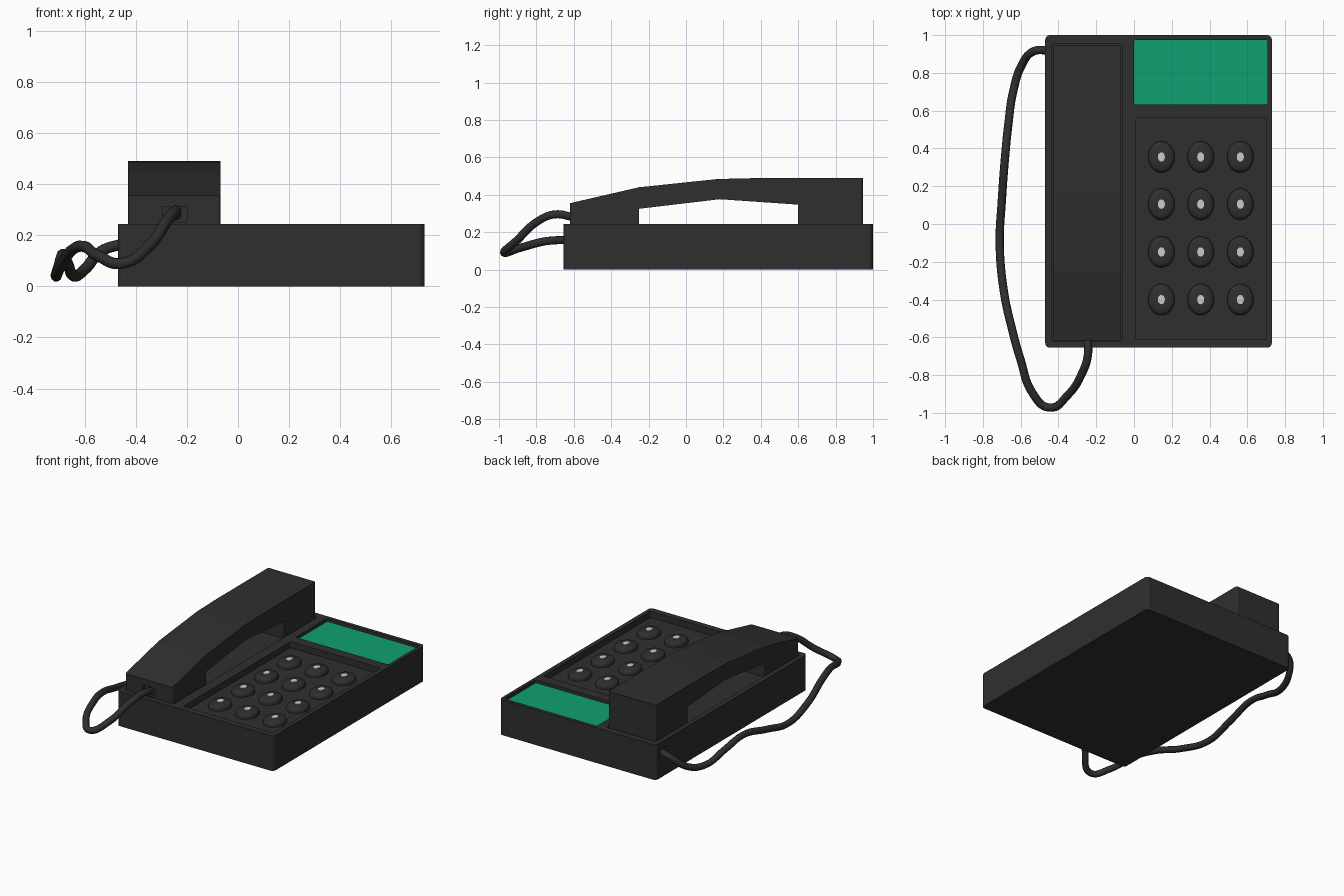
import bpy, bmesh, math

if "Cube" in bpy.data.objects:
    bpy.data.objects.remove(bpy.data.objects["Cube"])


def material(name, rgb):
    m = bpy.data.materials.new(name)
    m.diffuse_color = (*rgb, 1)
    m.use_nodes = True
    m.node_tree.nodes["Principled BSDF"].inputs["Base Color"].default_value = m.diffuse_color
    return m


BLACK = material("charcoal_plastic", (0.028, 0.028, 0.028))
GREEN = material("green_display", (0.005, 0.35, 0.17))
WHITE = material("pale_key_mark", (0.6, 0.6, 0.6))


def finish(bm, name, mat, smooth=None):
    bmesh.ops.recalc_face_normals(bm, faces=bm.faces)
    me = bpy.data.meshes.new(name)
    bm.to_mesh(me)
    bm.free()
    me.materials.append(mat)
    ob = bpy.data.objects.new(name, me)
    bpy.context.collection.objects.link(ob)
    if smooth:
        activate(ob)
        bpy.ops.object.shade_smooth_by_angle(angle=math.radians(smooth))
    return ob


def activate(ob):
    bpy.ops.object.select_all(action='DESELECT')
    ob.select_set(True)
    bpy.context.view_layer.objects.active = ob


def round_vertical(bm, r, test=lambda e: True):
    edges = [e for e in bm.edges
             if abs(e.verts[0].co.z - e.verts[1].co.z) > 0.01
             and math.hypot(e.verts[0].co.x - e.verts[1].co.x,
                            e.verts[0].co.y - e.verts[1].co.y) < 1e-4 and test(e)]
    bmesh.ops.bevel(bm, geom=edges, offset=r, segments=4, profile=0.5, affect='EDGES')


def box(name, x0, x1, y0, y1, z0, z1, mat, r=0.0):
    bm = bmesh.new()
    bmesh.ops.create_cube(bm, size=1)
    for v in bm.verts:
        v.co = (x0 + (v.co.x + 0.5) * (x1 - x0),
                y0 + (v.co.y + 0.5) * (y1 - y0),
                z0 + (v.co.z + 0.5) * (z1 - z0))
    if r:
        round_vertical(bm, r)
    return finish(bm, name, mat)


def cut(target, *bounds, r=0.0):
    cutter = box("cutter", *bounds, BLACK, r)
    cutter.hide_render = True
    mod = target.modifiers.new("cut", 'BOOLEAN')
    mod.operation = 'DIFFERENCE'
    mod.solver = 'EXACT'
    mod.object = cutter
    activate(target)
    bpy.ops.object.modifier_apply(modifier=mod.name)
    bpy.data.objects.remove(cutter)


# Base with recesses for keypad, display and handset, plus the cord socket
base = box("base", -0.47, 0.73, -0.655, 1.0, 0, 0.243, BLACK, 0.025)
cut(base, 0.01, 0.70, -0.612, 0.562, 0.2, 0.3, r=0.01)
cut(base, 0.0, 0.707, 0.632, 0.975, 0.215, 0.3, r=0.012)
cut(base, -0.437, -0.06, -0.622, 0.955, 0.225, 0.3, r=0.015)
cut(base, -0.5, -0.455, 0.885, 0.955, 0.12, 0.2)

# Display panel
box("display", 0.001, 0.706, 0.633, 0.974, 0.213, 0.222, GREEN, 0.012)

# Handset: side profile extruded across x
profile = [(-0.62, 0.226), (-0.62, 0.355), (-0.25, 0.44), (0.17, 0.484), (0.38, 0.489),
           (0.945, 0.489), (0.945, 0.226), (0.60, 0.226), (0.60, 0.347), (0.18, 0.376),
           (-0.25, 0.325), (-0.25, 0.226)]
bm = bmesh.new()
face = bm.faces.new([bm.verts.new((-0.43, y, z)) for y, z in profile])
ext = bmesh.ops.extrude_face_region(bm, geom=[face])
for g in ext["geom"]:
    if isinstance(g, bmesh.types.BMVert):
        g.co.x = -0.068
round_vertical(bm, 0.012, lambda e: e.verts[0].co.y < -0.6 or e.verts[0].co.y > 0.9)
handset = finish(bm, "handset", BLACK)
cut(handset, -0.295, -0.2, -0.65, -0.60, 0.25, 0.31)

# Keys: domed oval buttons turned from a small profile
dome = [(1.0, 0.195), (1.0, 0.213), (0.96, 0.222), (0.86, 0.229), (0.7, 0.233), (0.4, 0.236)]
RX, RY, N = 0.07, 0.083, 32
for row, y in enumerate((0.355, 0.105, -0.148, -0.40)):
    for col, x in enumerate((0.145, 0.353, 0.563)):
        bm = bmesh.new()
        rings = [[bm.verts.new((x + RX * s * math.cos(i * math.tau / N),
                                y + RY * s * math.sin(i * math.tau / N), z))
                  for i in range(N)] for s, z in dome]
        for a, b in zip(rings, rings[1:]):
            for i in range(N):
                j = (i + 1) % N
                bm.faces.new((a[i], a[j], b[j], b[i]))
        bm.faces.new(rings[-1])
        bm.faces.new(rings[0][::-1])
        finish(bm, f"key_{row}_{col}", BLACK, 40)
        # small pale mark on the key
        bm = bmesh.new()
        bmesh.ops.create_cone(bm, cap_ends=True, segments=12, radius1=1, radius2=1, depth=1)
        for v in bm.verts:
            v.co = (x + v.co.x * 0.019, y + v.co.y * 0.025, 0.236 + v.co.z * 0.004)
        finish(bm, f"key_mark_{row}_{col}", WHITE)

# Cord looping from the base's left side to the handset's front
path = [(-0.455, 0.92, 0.165), (-0.53, 0.915, 0.14), (-0.595, 0.84, 0.07), (-0.64, 0.70, 0.04),
        (-0.665, 0.53, 0.085), (-0.683, 0.35, 0.125), (-0.70, 0.12, 0.08), (-0.711, -0.10, 0.04),
        (-0.69, -0.35, 0.085), (-0.645, -0.56, 0.145), (-0.60, -0.72, 0.155),
        (-0.54, -0.89, 0.115), (-0.45, -0.972, 0.09), (-0.35, -0.905, 0.155),
        (-0.275, -0.79, 0.26), (-0.245, -0.70, 0.295), (-0.245, -0.60, 0.28)]
cu = bpy.data.curves.new("cord", 'CURVE')
cu.dimensions = '3D'
cu.bevel_depth = 0.022
cu.bevel_resolution = 3
cu.resolution_u = 8
cu.use_fill_caps = True
sp = cu.splines.new('BEZIER')
sp.bezier_points.add(len(path) - 1)
for p, co in zip(sp.bezier_points, path):
    p.co = co
    p.handle_left_type = p.handle_right_type = 'AUTO'
cord = bpy.data.objects.new("cord", cu)
bpy.context.collection.objects.link(cord)
cu.materials.append(BLACK)
activate(cord)
bpy.ops.object.convert(target='MESH')
bpy.ops.object.shade_smooth_by_angle(angle=math.radians(40))
